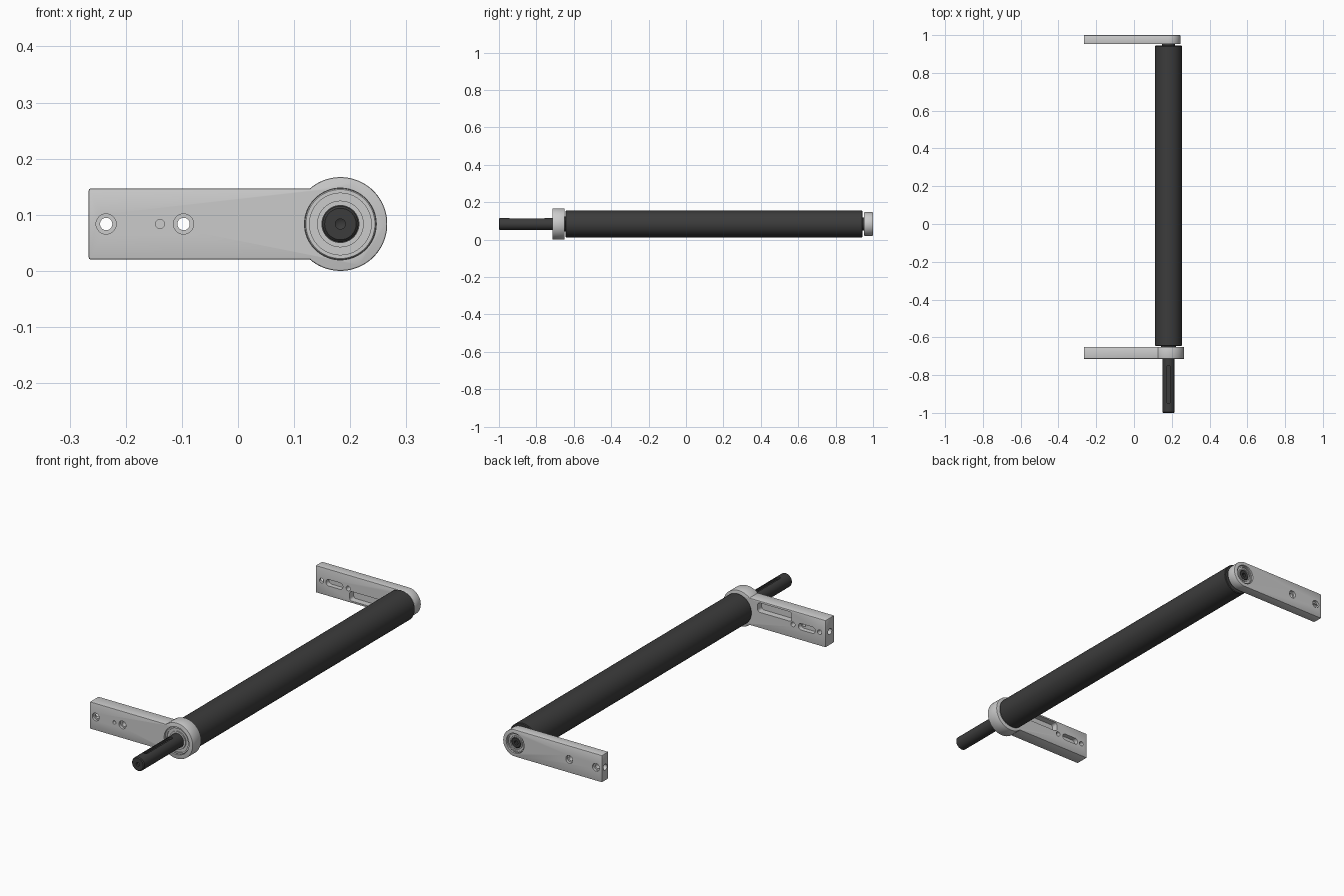
import bpy, bmesh
from math import sin, cos, pi, asin
from mathutils import Matrix

if "Cube" in bpy.data.objects:
    bpy.data.objects.remove(bpy.data.objects["Cube"])

CX, CZ = 0.1825, 0.0835          # roller axis
LEFT, HALF = -0.266, 0.063       # arm end and half height

dark = bpy.data.materials.new("dark_rubber")
dark.diffuse_color = (0.045, 0.045, 0.045, 1)
dark.use_nodes = True
dark.node_tree.nodes["Principled BSDF"].inputs["Base Color"].default_value = dark.diffuse_color


def make(name, bm, mat=None):
    bmesh.ops.remove_doubles(bm, verts=bm.verts, dist=1e-6)
    bmesh.ops.recalc_face_normals(bm, faces=bm.faces)
    me = bpy.data.meshes.new(name)
    bm.to_mesh(me)
    bm.free()
    ob = bpy.data.objects.new(name, me)
    bpy.context.collection.objects.link(ob)
    if mat:
        me.materials.append(mat)
    return ob


def activate(ob):
    bpy.ops.object.select_all(action='DESELECT')
    ob.select_set(True)
    bpy.context.view_layer.objects.active = ob


def smooth(ob):
    activate(ob)
    bpy.ops.object.shade_smooth_by_angle(angle=0.5)


def lathe(name, profile, mat=None, n=64):
    """Turn a closed (radius, y) profile about the roller axis."""
    bm = bmesh.new()
    rings = [[bm.verts.new((CX + r * cos(2 * pi * i / n), y, CZ + r * sin(2 * pi * i / n)))
              for i in range(n)] for r, y in profile]
    for k, a in enumerate(rings):
        b = rings[(k + 1) % len(rings)]
        if profile[k][0] == 0 and profile[(k + 1) % len(rings)][0] == 0:
            continue
        for i in range(n):
            bm.faces.new((a[i], a[(i + 1) % n], b[(i + 1) % n], b[i]))
    return make(name, bm, mat)


def prism(name, pts, y0, y1):
    """Extrude an (x, z) outline along y."""
    bm = bmesh.new()
    f = bm.faces.new([bm.verts.new((x, y0, z)) for x, z in pts])
    ext = bmesh.ops.extrude_face_region(bm, geom=[f])
    bmesh.ops.translate(bm, vec=(0, y1 - y0, 0),
                        verts=[v for v in ext['geom'] if isinstance(v, bmesh.types.BMVert)])
    return make(name, bm)


def circle(x, z, r, n=32):
    return [(x + r * cos(2 * pi * i / n), z + r * sin(2 * pi * i / n)) for i in range(n)]


def slot(x0, x1, z0, z1, r, n=8):
    pts = []
    for k, (x, z) in enumerate([(x1 - r, z1 - r), (x0 + r, z1 - r), (x0 + r, z0 + r), (x1 - r, z0 + r)]):
        pts += [(x + r * cos(pi / 2 * (k + i / n)), z + r * sin(pi / 2 * (k + i / n))) for i in range(n + 1)]
    return pts


def end_bore(y):
    bm = bmesh.new()
    bmesh.ops.create_cone(bm, cap_ends=True, segments=24, radius1=0.014, radius2=0.014, depth=0.05,
                          matrix=Matrix.Translation((LEFT, y, CZ)) @ Matrix.Rotation(pi / 2, 4, 'Y'))
    return make("bore_cutter", bm)


def cut(ob, cutters):
    for c in cutters:
        c.hide_render = True
        m = ob.modifiers.new("cut", 'BOOLEAN')
        m.operation, m.solver, m.object = 'DIFFERENCE', 'EXACT', c
        activate(ob)
        bpy.ops.object.modifier_apply(modifier=m.name)
        bpy.data.objects.remove(c)


def arm(name, outer, inner, head_r, seat_r, pocket_z, extra_hole):
    d = 1 if inner > outer else -1
    # outline: straight bar plus round head
    a = asin(min(1, HALF / head_r))
    a0, n = pi - a, 64
    pts = [(LEFT, CZ + HALF), (LEFT, CZ - HALF)]
    pts += [(CX + head_r * cos(-a0 + 2 * a0 * i / n), CZ + head_r * sin(-a0 + 2 * a0 * i / n))
            for i in range(n + 1)]
    ob = prism(name, pts, outer, inner)
    m = ob.modifiers.new("edge", 'BEVEL')
    m.width, m.segments, m.angle_limit = 0.003, 2, 0.7
    activate(ob)
    bpy.ops.object.modifier_apply(modifier=m.name)
    far = inner + d * 0.02
    near = outer - d * 0.02
    cutters = [prism("seat", circle(CX, CZ, seat_r, 64), near, far)]
    # counterbored screw holes
    for x in (-0.235, -0.097):
        cutters += [prism("hole", circle(x, CZ, 0.011), near, far),
                    prism("counterbore", circle(x, CZ, 0.018), near, outer + d * 0.012)]
    # inner face slot and pocket
    cutters += [prism("slot", slot(-0.212, -0.125, CZ - 0.015, CZ + 0.015, 0.0149),
                      inner - d * 0.022, far),
                prism("pocket", slot(-0.09, 0.085, *pocket_z, 0.012), inner - d * 0.03, far),
                end_bore((outer + inner) / 2)]
    if extra_hole:
        cutters.append(prism("pin_hole", circle(-0.139, CZ, 0.008, 24), near, inner - d * 0.01))
    cut(ob, cutters)
    smooth(ob)


def bearing(name, ro, ri, y0, y1):
    """Outer race, sunken shield and inner race in one turned section."""
    w, s, c = (ro - ri) * 0.28, 0.005, 0.002
    a, b = ro - w, ri + w
    half = [(ri, y0), (b, y0), (b, y0 + s), (a, y0 + s), (a, y0), (ro - c, y0), (ro, y0 + c)]
    back = [(r, y0 + y1 - y) for r, y in reversed(half)]
    smooth(lathe(name, half + back))


# side arms with bearings
arm("front_arm", -0.714, -0.65, 0.0835, 0.064, (0.094, 0.138), True)
arm("rear_arm", 1.0, 0.952, HALF, 0.046, (0.030, 0.074), False)
bearing("front_bearing", 0.0635, 0.033, -0.708, -0.655)
bearing("rear_bearing", 0.0455, 0.0255, 0.955, 0.994)

# roller sleeve
smooth(lathe("roller", [(0, -0.645), (0.068, -0.645), (0.071, -0.642),
                        (0.071, 0.941), (0.068, 0.944), (0, 0.944)], dark, 96))

# drive shaft with centre bore and keyway
shaft = lathe("drive_shaft", [(0, -0.985), (0.009, -0.99), (0.009, -1.0), (0.028, -1.0), (0.032, -0.996),
                              (0.032, -0.66), (0.04, -0.66), (0.04, -0.64), (0, -0.64)], dark)
bm = bmesh.new()
f = bm.faces.new([bm.verts.new((CX + y, x, CZ + 0.02)) for x, y in slot(-0.95, -0.75, -0.009, 0.009, 0.0089)])
g = bmesh.ops.extrude_face_region(bm, geom=[f])
bmesh.ops.translate(bm, vec=(0, 0, 0.03), verts=[v for v in g['geom'] if isinstance(v, bmesh.types.BMVert)])
cut(shaft, [make("keyway", bm)])
smooth(shaft)

# rear journal
smooth(lathe("rear_journal", [(0, 0.94), (0.034, 0.94), (0.034, 0.956), (0.025, 0.956), (0.025, 0.990),
                              (0.022, 0.993), (0.009, 0.993), (0.009, 0.982), (0, 0.978)], dark))
